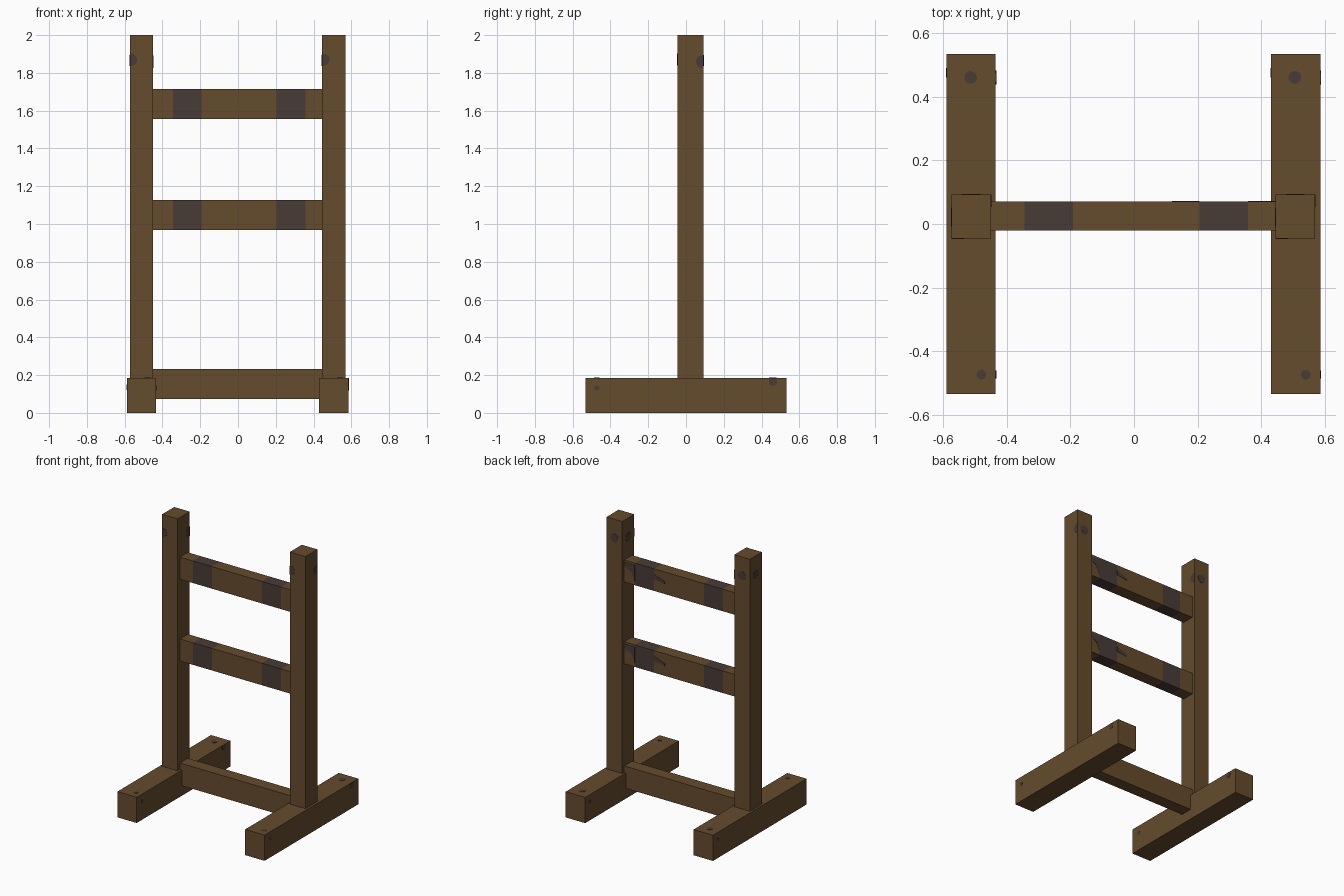
import bpy, bmesh, math
from mathutils import Vector

if "Cube" in bpy.data.objects:
    bpy.data.objects.remove(bpy.data.objects["Cube"])


def material(name, rgb):
    m = bpy.data.materials.new(name)
    m.diffuse_color = (*rgb, 1)
    m.use_nodes = True
    m.node_tree.nodes["Principled BSDF"].inputs["Base Color"].default_value = m.diffuse_color
    return m


WOOD = material("brown_wood", (0.130, 0.070, 0.026))
DARK = material("dark_stain", (0.064, 0.045, 0.038))


def finish(bm, name, mats):
    bmesh.ops.recalc_face_normals(bm, faces=bm.faces)
    me = bpy.data.meshes.new(name)
    bm.to_mesh(me)
    bm.free()
    for m in mats:
        me.materials.append(m)
    ob = bpy.data.objects.new(name, me)
    bpy.context.collection.objects.link(ob)
    return ob


def box(name, lo, hi, bands=()):
    """Box between two corners; bands are dark x ranges cut into it."""
    lo, hi = Vector(lo), Vector(hi)
    bm = bmesh.new()
    bmesh.ops.create_cube(bm, size=1)
    for v in bm.verts:
        v.co = Vector([(lo[i] + hi[i]) / 2 + v.co[i] * (hi[i] - lo[i]) for i in range(3)])
    for x in [e for b in bands for e in b]:
        bmesh.ops.bisect_plane(bm, geom=bm.verts[:] + bm.edges[:] + bm.faces[:],
                               plane_co=(x, 0, 0), plane_no=(1, 0, 0))
    for f in bm.faces:
        cx = f.calc_center_median().x
        f.material_index = int(any(a < cx < b for a, b in bands))
    return finish(bm, name, [WOOD, DARK])


def plate(name, axis, level, side, pts, thick=0.002):
    """Thin dark plate on the face at `level` along `axis`; pts use the other two axes."""
    bm = bmesh.new()
    loops = []
    for d in (-thick, thick):
        loop = []
        for p in pts:
            co = list(p)
            co.insert(axis, level + side * d)
            loop.append(bm.verts.new(co))
        loops.append(loop)
        bm.faces.new(loop)
    n = len(pts)
    for i in range(n):
        j = (i + 1) % n
        bm.faces.new((loops[0][i], loops[0][j], loops[1][j], loops[1][i]))
    return finish(bm, name, [DARK])


def dot(name, axis, level, side, u, v, r, ulim=(-9, 9), vlim=(-9, 9)):
    """Round knot, cut off at the edge of its face."""
    pts = []
    for i in range(16):
        a = math.tau * (i + 0.5) / 16
        p = (min(max(u + r * math.cos(a), ulim[0]), ulim[1]),
             min(max(v + r * math.sin(a), vlim[0]), vlim[1]))
        if p not in pts:
            pts.append(p)
    plate(name, axis, level, side, pts)


PY = (-0.045, 0.092)   # post depth
FZ = 0.185             # foot height

for label, s, p0, p1, f0, f1 in (("left", -1, -0.573, -0.449, -0.588, -0.434),
                                 ("right", 1, 0.444, 0.568, 0.430, 0.585)):
    # foot and post
    box(label + "_foot", (f0, -0.533, 0), (f1, 0.533, FZ))
    box(label + "_post", (p0, PY[0], FZ), (p1, PY[1], 2))
    # knots near the top of the post
    dot(label + "_post_knot_front", 1, PY[0], -1, p0 + 0.008, 1.87, 0.032, (p0, p1))
    dot(label + "_post_knot_back", 1, PY[1], 1, (p0 + p1) / 2, 1.865, 0.03)
    dot(label + "_post_knot_east", 0, p1, 1, PY[1] - 0.005, 1.86, 0.034, PY)
    dot(label + "_post_knot_west", 0, p0, -1, 0.022, 1.865, 0.03)
    # knots on the foot
    dot(label + "_foot_knot_top_back", 2, FZ, 1, f0 + 0.075, 0.46, 0.02)
    dot(label + "_foot_knot_top_front", 2, FZ, 1, f0 + 0.109, -0.473, 0.015)
    dot(label + "_foot_knot_east_back", 0, f1, 1, 0.46, 0.165, 0.022, vlim=(0, FZ))
    dot(label + "_foot_knot_east_front", 0, f1, 1, -0.472, 0.132, 0.013)
    dot(label + "_foot_knot_west_back", 0, f0, -1, 0.475, 0.135, 0.015)

# cross rails, the upper two with dark worn bands
BANDS = ((-0.343, -0.192), (0.205, 0.358))
for label, z, bands in (("bottom", 0.073, ()), ("middle", 0.967, BANDS), ("top", 1.556, BANDS)):
    box(label + "_rail", (-0.449, -0.02, z), (0.444, 0.07, z + 0.159), bands)
    if bands:
        # stain running off the band on the back
        for part, pts in (("outer", ((0.444, 0.115), (0.444, 0.145), (0.358, 0.145),
                                     (0.358, 0.03), (0.385, 0.09))),
                          ("inner", ((0.205, 0.12), (0.12, 0.088), (0.12, 0.072), (0.205, 0.085)))):
            plate(f"{label}_rail_stain_{part}", 1, 0.07, 1, [(x, z + h) for x, h in pts])
